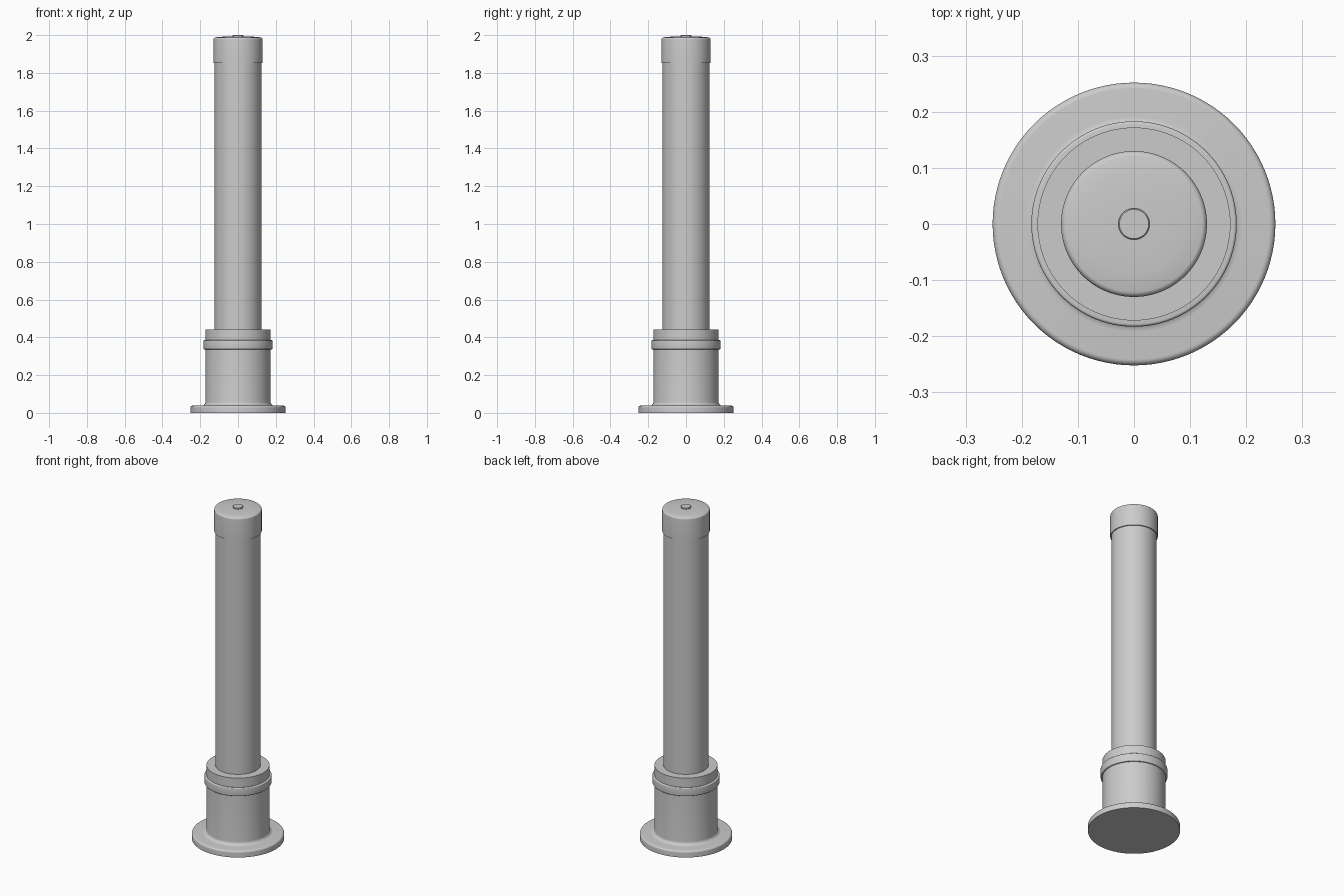
import bpy, bmesh, math

if "Cube" in bpy.data.objects:
    bpy.data.objects.remove(bpy.data.objects["Cube"])

SEGMENTS = 96


def arc(cx, cz, r, a0, a1, n=6):
    """Points on an arc in the (radius, height) plane, angles in degrees."""
    return [(cx + r * math.cos(math.radians(a0 + (a1 - a0) * i / n)),
             cz + r * math.sin(math.radians(a0 + (a1 - a0) * i / n)))
            for i in range(n + 1)]


def lathe(name, profile, closed=False):
    """Spin a (radius, height) profile around the z axis."""
    bm = bmesh.new()
    verts = [bm.verts.new((r, 0, z)) for r, z in profile]
    edges = [bm.edges.new(p) for p in zip(verts, verts[1:])]
    if closed:
        edges.append(bm.edges.new((verts[-1], verts[0])))
    bmesh.ops.spin(bm, geom=verts + edges, axis=(0, 0, 1), cent=(0, 0, 0),
                   angle=math.tau, steps=SEGMENTS, use_duplicate=False)
    bmesh.ops.remove_doubles(bm, verts=bm.verts, dist=1e-5)
    bmesh.ops.recalc_face_normals(bm, faces=bm.faces)
    mesh = bpy.data.meshes.new(name)
    bm.to_mesh(mesh)
    bm.free()
    obj = bpy.data.objects.new(name, mesh)
    bpy.context.collection.objects.link(obj)
    bpy.ops.object.select_all(action='DESELECT')
    obj.select_set(True)
    bpy.context.view_layer.objects.active = obj
    bpy.ops.object.shade_smooth_by_angle(angle=math.radians(30))
    return obj


# Flanged base: rounded rim, fillet into the sleeve, flat top
lathe("flanged_base",
      [(0, 0), (0.252, 0), (0.252, 0.027)]
      + arc(0.241, 0.027, 0.011, 0, 90)
      + arc(0.192, 0.058, 0.02, 270, 180)
      + [(0.172, 0.441), (0, 0.441)])

# Collar ring around the sleeve, softly rounded edges
lathe("collar_ring",
      [(0.165, 0.336)]
      + arc(0.178, 0.341, 0.005, -90, 0, 4)
      + arc(0.178, 0.380, 0.005, 0, 90, 4)
      + [(0.165, 0.385)], closed=True)

# Main post
lathe("post", [(0, 0.42), (0.124, 0.42), (0.124, 1.88), (0, 1.88)])

# Top cap: rounded shoulder and a shallow dome
lathe("top_cap",
      [(0, 1.853), (0.13, 1.853), (0.13, 1.977)]
      + arc(0.119, 1.977, 0.011, 0, 80)
      + [(0.09, 1.991), (0.05, 1.993), (0, 1.993)])

# Small button on the cap
lathe("cap_button",
      [(0, 1.985), (0.028, 1.985), (0.028, 1.998), (0.026, 2.0), (0, 2.0)])
